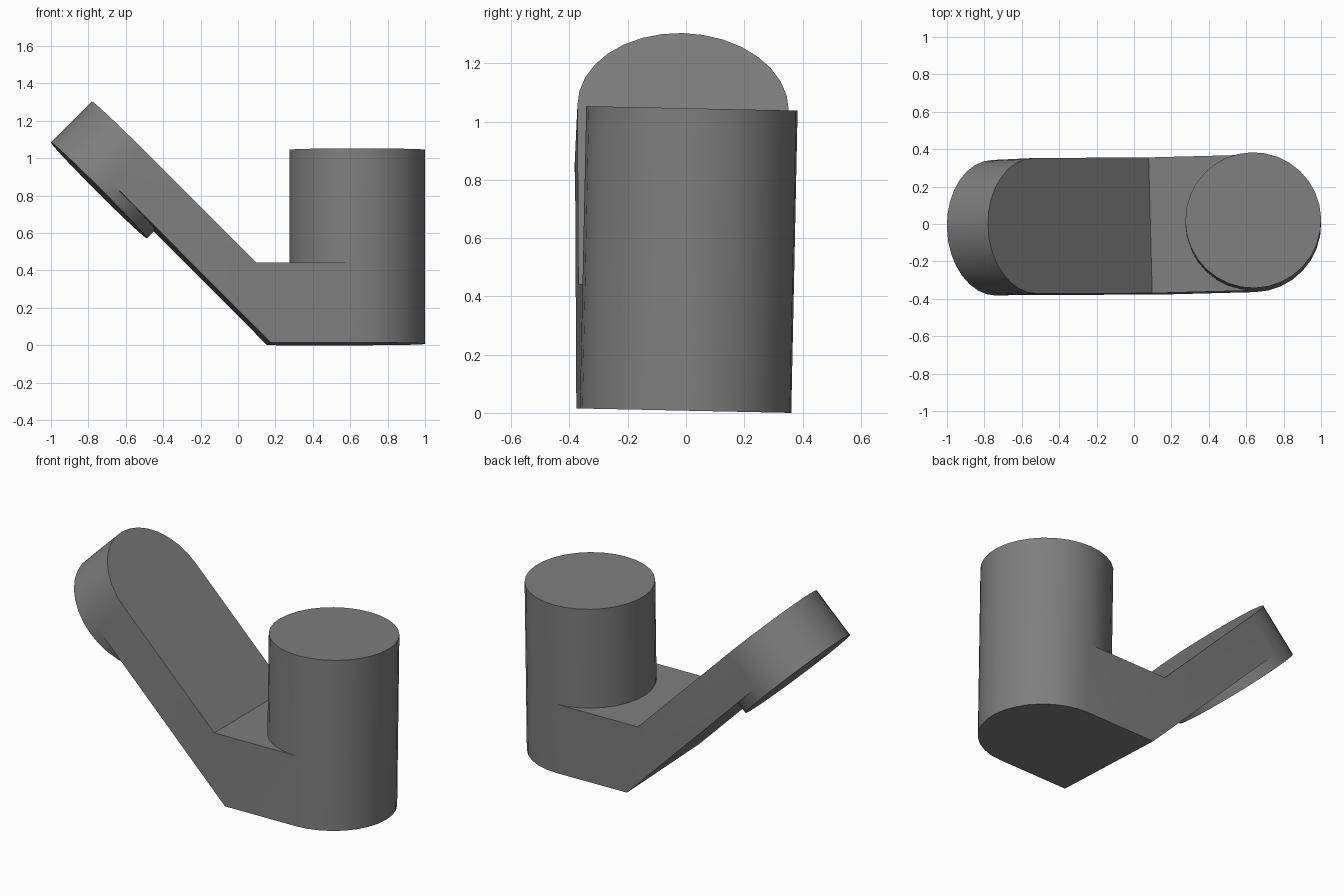
import bpy, bmesh, math
from mathutils import Vector, Matrix

cube = bpy.data.objects.get("Cube")
if cube:
    bpy.data.objects.remove(cube, do_unlink=True)

R, N = 0.363, 32
Q = N // 4
Y = Vector((0, 1, 0))

grey = bpy.data.materials.new("mid grey")
grey.use_nodes = True
grey.diffuse_color = (0.21, 0.21, 0.21, 1)
grey.node_tree.nodes["Principled BSDF"].inputs["Base Color"].default_value = (0.21, 0.21, 0.21, 1)

bm = bmesh.new()


def ring(centre, out):
    """Circle of vertices; index 0 points away from the elbow."""
    pts = []
    for i in range(N):
        t = math.tau * i / N
        pts.append(bm.verts.new(centre + out * R * math.cos(t) + Y * R * math.sin(t)))
    return pts


def arc(r, start, end):
    return [r[i % N] for i in range(start, end + 1)]


def wall(a, b, start, end):
    """Strip of quads between two rings."""
    for i in range(start, end):
        j, k = i % N, (i + 1) % N
        bm.faces.new((a[j], a[k], b[k], b[j]))


def crease(x, z):
    return [bm.verts.new((x, s * R, z)) for s in (1, -1)]


# Upright post: rings at the floor, the foot top and the post top
post_out = Vector((1, 0, 0))
p0, p1, p2 = [ring(Vector((0.637, 0, z)), post_out) for z in (0, 0.427, 1.038)]
wall(p0, p1, -Q, Q)
wall(p1, p2, 0, N)
bm.faces.new(p2)

# Slanted disc: rings at its underside, the arm underside and the top
arm_out = Vector((-1, 0, 1)).normalized()
arm_up = Vector((1, 0, 1)).normalized()
disc_base = Vector((-0.745, 0, 0.82))
d0, d1, d2 = [ring(disc_base + arm_up * h, arm_out) for h in (0, 0.064, 0.31)]
wall(d0, d1, 0, N)
wall(d1, d2, -Q, Q)
bm.faces.new(d0)

# Foot and arm meet at the elbow creases
low = crease(0.165, 0)
high = crease(0.087, 0.427)
bm.faces.new(arc(p0, -Q, Q) + low)              # foot underside
bm.faces.new(arc(p1, Q, 3 * Q) + high[::-1])    # foot top around the post
bm.faces.new(arc(d1, Q, 3 * Q) + low[::-1])     # arm underside around the disc
bm.faces.new(arc(d2, -Q, Q) + high)             # arm top
for side, i in ((0, Q), (1, 3 * Q)):            # flat flanks
    bm.faces.new((p0[i], p1[i], high[side], d2[i], d1[i], low[side]))

# Slight overall lean and turn, then centre on the floor
turn = Matrix.Rotation(math.radians(-1.2), 4, 'X') @ Matrix.Rotation(math.radians(1.5), 4, 'Z')
bm.transform(turn)
lo = [min(v.co[k] for v in bm.verts) for k in range(3)]
hi = [max(v.co[k] for v in bm.verts) for k in range(3)]
bm.transform(Matrix.Translation((-(lo[0] + hi[0]) / 2, -(lo[1] + hi[1]) / 2, -lo[2])))
bmesh.ops.recalc_face_normals(bm, faces=bm.faces[:])

mesh = bpy.data.meshes.new("angled_bracket")
bm.to_mesh(mesh)
bm.free()
mesh.materials.append(grey)
bracket = bpy.data.objects.new("angled_bracket", mesh)
bpy.context.collection.objects.link(bracket)

# Smooth round walls, sharp rims
for ob in bpy.context.selected_objects:
    ob.select_set(False)
bracket.select_set(True)
bpy.context.view_layer.objects.active = bracket
bpy.ops.object.shade_smooth_by_angle(angle=math.radians(30))
